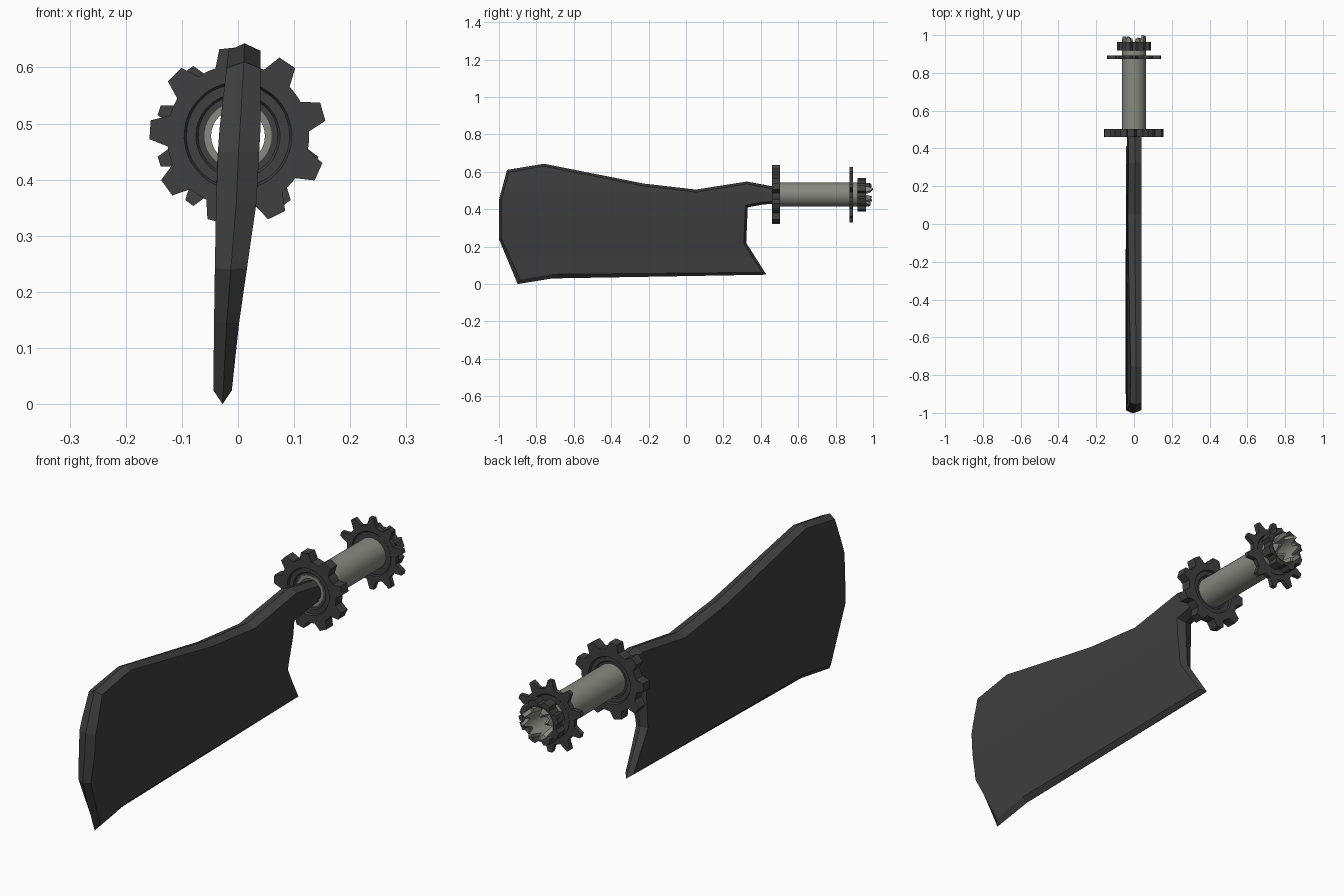
import bpy, bmesh, math, random
from mathutils import Vector

if "Cube" in bpy.data.objects:
    bpy.data.objects.remove(bpy.data.objects["Cube"])

random.seed(4)
AXIS_Z = 0.478


def material(name, color):
    m = bpy.data.materials.new(name)
    m.diffuse_color = (*color, 1)
    m.use_nodes = True
    m.node_tree.nodes["Principled BSDF"].inputs["Base Color"].default_value = m.diffuse_color
    return m


DARK = material("dark steel", (0.05, 0.05, 0.05))
PALE = material("pale pipe metal", (0.245, 0.25, 0.215))


def finish(bm, name, mat, smooth=False):
    bmesh.ops.recalc_face_normals(bm, faces=bm.faces[:])
    me = bpy.data.meshes.new(name)
    bm.to_mesh(me)
    bm.free()
    me.materials.append(mat)
    ob = bpy.data.objects.new(name, me)
    bpy.context.collection.objects.link(ob)
    if smooth:
        bpy.ops.object.select_all(action='DESELECT')
        ob.select_set(True)
        bpy.context.view_layer.objects.active = ob
        bpy.ops.object.shade_smooth_by_angle(angle=math.radians(30))
    return ob


def ring_solid(name, loops, mat, smooth=False):
    """Join closed loops of (angle, radius, y) points into a ring-shaped solid."""
    bm = bmesh.new()
    rings = [[bm.verts.new((r * math.cos(a), y, AXIS_Z + r * math.sin(a)))
              for a, r, y in loop] for loop in loops]
    n = len(rings[0])
    for k, ra in enumerate(rings):
        rb = rings[(k + 1) % len(rings)]
        for i in range(n):
            j = (i + 1) % n
            bm.faces.new((ra[i], ra[j], rb[j], rb[i]))
    return finish(bm, name, mat, smooth)


def gear(name, y0, y1, root, tip, teeth, phase, base_w, tip_w, steps):
    """Toothed outline, then inner (radius, inset depth) steps on both faces."""
    outline = []
    for t in range(teeth):
        c = math.radians(phase) + t * math.tau / teeth
        outline += [(c - base_w / root / 2, root), (c - tip_w / tip / 2, tip),
                    (c + tip_w / tip / 2, tip), (c + base_w / root / 2, root),
                    (c + math.pi / teeth, root)]
    loops = [[(a, r, y0) for a, r in outline]]
    loops += [[(a, r, y0 + d) for a, _ in outline] for r, d in steps]
    loops += [[(a, r, y1 - d) for a, _ in outline] for r, d in reversed(steps)]
    loops += [[(a, r, y1) for a, r in outline]]
    return ring_solid(name, loops, mat=DARK)


def interp(table, z):
    if z <= table[0][0]:
        return table[0][1]
    for (z0, a), (z1, b) in zip(table, table[1:]):
        if z <= z1:
            return a + (b - a) * (z - z0) / (z1 - z0)
    return table[-1][1]


# Blade: side outline (y, z), counter-clockwise, with a bevelled rim
outline = [Vector(p) for p in (
    (-0.90, 0.0), (-0.715, 0.03), (0.43, 0.05), (0.322, 0.22), (0.33, 0.41),
    (0.41, 0.425), (0.50, 0.432), (0.50, 0.515), (0.326, 0.548), (0.053, 0.505),
    (-0.225, 0.537), (-0.76, 0.643), (-0.957, 0.61), (-1.0, 0.45), (-1.0, 0.24))]
n = len(outline)
inner = []
for i, p in enumerate(outline):
    e0 = (p - outline[i - 1]).normalized()
    e1 = (outline[(i + 1) % n] - p).normalized()
    n0, n1 = Vector((-e0.y, e0.x)), Vector((-e1.y, e1.x))
    w = 0.022 if i in (0, 1) else 0.013
    inner.append(p + (n0 + n1) * w / (1 + n0.dot(n1)))

bm = bmesh.new()
rim = [bm.verts.new((0, p.x, p.y)) for p in outline]
for s in (-1, 1):
    side = [bm.verts.new((s, p.x, p.y)) for p in inner]
    bm.faces.new(side)
    for i in range(n):
        j = (i + 1) % n
        bm.faces.new((rim[i], rim[j], side[j], side[i]))
for z in (0.145, 0.36, 0.49):
    bmesh.ops.bisect_plane(bm, geom=bm.verts[:] + bm.edges[:] + bm.faces[:],
                           plane_co=(0, 0, z), plane_no=(0, 0, 1))
LEFT = [(0.03, -0.044), (0.2, -0.042), (0.42, -0.038), (0.49, -0.033), (0.63, -0.017)]
RIGHT = [(0.03, -0.011), (0.145, 0.002), (0.36, 0.033), (0.49, 0.04), (0.63, 0.04)]
for v in bm.verts:
    a, b = interp(LEFT, v.co.z), interp(RIGHT, v.co.z)
    v.co.x = (a + b) / 2 + v.co.x * (b - a) / 2
bmesh.ops.triangulate(bm, faces=[f for f in bm.faces if len(f.verts) > 4])
finish(bm, "blade", DARK)

# Guard, rear sprocket and end nut
gear("guard_gear", 0.46, 0.503, 0.127, 0.158, 9, 16, 0.055, 0.034,
     [(0.096, 0.0), (0.092, 0.008), (0.075, 0.008), (0.071, 0.014), (0.06, 0.014)])
gear("rear_sprocket", 0.874, 0.893, 0.113, 0.148, 10, 18, 0.042, 0.018,
     [(0.09, 0.0), (0.086, 0.004), (0.06, 0.004)])
gear("end_nut", 0.918, 0.963, 0.077, 0.092, 8, 22, 0.042, 0.03,
     [(0.072, 0.0), (0.06, 0.006)])

# Hollow handle pipe with a torn far end
SEG = 32
angles = [i * math.tau / SEG for i in range(SEG)]
ends = [(0.997 if (i // 2) % 2 else 0.962) - random.uniform(0, 0.018) for i in range(SEG)]
ends[3] = 1.0
ring_solid("handle_pipe", [
    [(a, 0.048, 0.474) for a in angles],
    [(a, 0.064, 0.474) for a in angles],
    [(a, 0.064, 0.935) for a in angles],
    [(a, 0.064, e) for a, e in zip(angles, ends)],
    [(a, 0.048, e) for a, e in zip(angles, ends)],
    [(a, 0.048, 0.935) for a in angles]], PALE, smooth=True)
